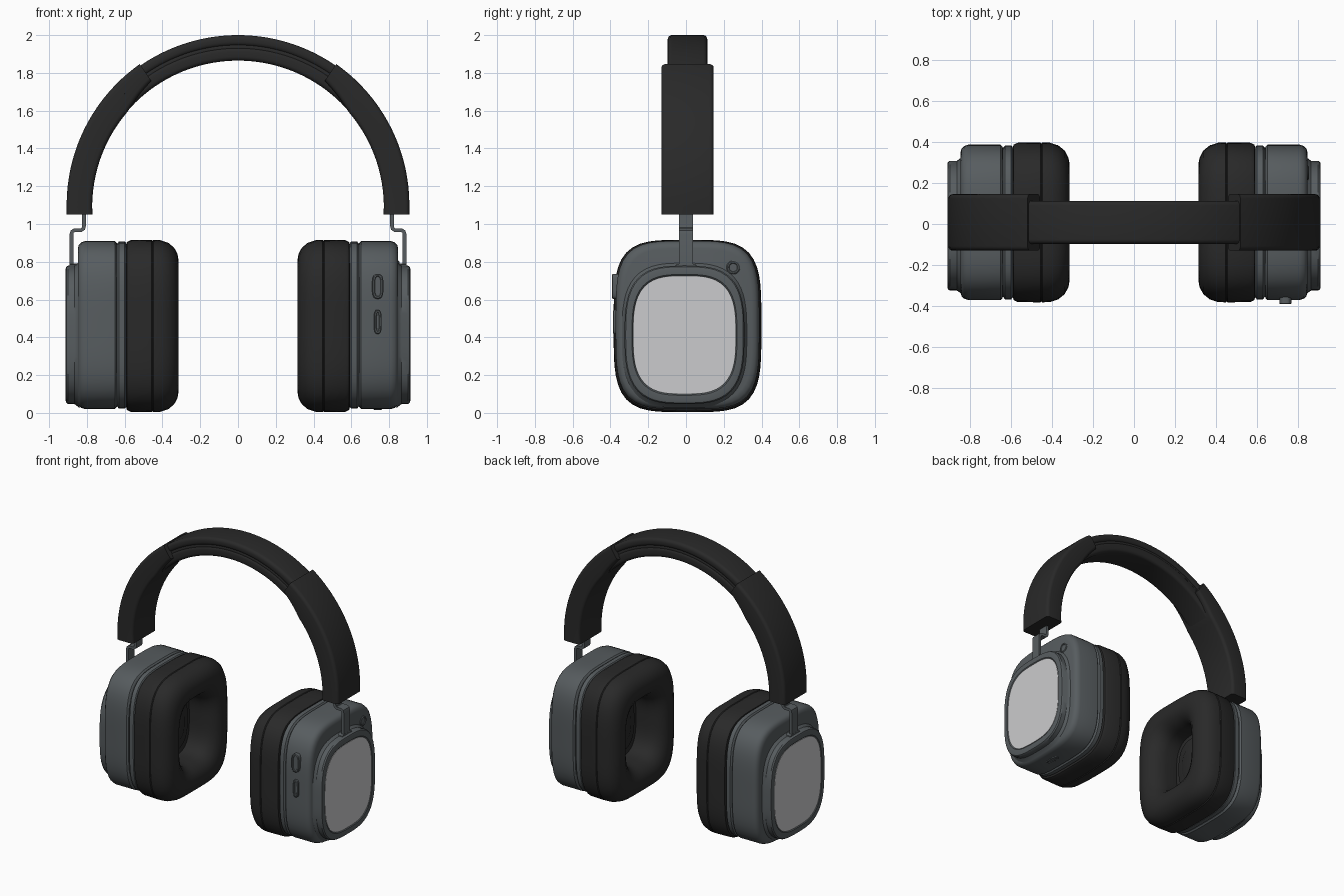
import bpy, bmesh
from math import sin, cos, pi, radians
from mathutils import Vector, Matrix

if "Cube" in bpy.data.objects:
    bpy.data.objects.remove(bpy.data.objects["Cube"])

CY = 0.008      # depth centre of cups and band
ARC_Z = 1.09    # centre height of the headband arc


def material(name, rgb):
    m = bpy.data.materials.new(name)
    m.use_nodes = True
    m.diffuse_color = (*rgb, 1)
    m.node_tree.nodes["Principled BSDF"].inputs["Base Color"].default_value = (*rgb, 1)
    return m


BLACK = material("soft black", (0.022, 0.022, 0.022))
GREY = material("slate grey", (0.095, 0.108, 0.115))
SILVER = material("light silver", (0.6, 0.6, 0.61))


def finish(name, bm, mat, angle=35):
    bmesh.ops.recalc_face_normals(bm, faces=bm.faces)
    mesh = bpy.data.meshes.new(name)
    bm.to_mesh(mesh)
    bm.free()
    mesh.materials.append(mat)
    obj = bpy.data.objects.new(name, mesh)
    bpy.context.collection.objects.link(obj)
    bpy.ops.object.select_all(action="DESELECT")
    obj.select_set(True)
    bpy.context.view_layer.objects.active = obj
    bpy.ops.object.shade_smooth_by_angle(angle=radians(angle))
    return obj


def skin(name, rings, mat, angle=35):
    """Bridge equal-length point rings and cap both ends."""
    bm = bmesh.new()
    loops = [[bm.verts.new(p) for p in ring] for ring in rings]
    n = len(loops[0])
    for a, b in zip(loops, loops[1:]):
        for i in range(n):
            j = (i + 1) % n
            bm.faces.new((a[i], a[j], b[j], b[i]))
    bm.faces.new(loops[0])
    bm.faces.new(loops[-1])
    return finish(name, bm, mat, angle)


def squircle(x, hy, hz, power, count=72):
    pts = []
    for i in range(count):
        c, s = cos(2 * pi * i / count), sin(2 * pi * i / count)
        r = (abs(c / hy) ** power + abs(s / hz) ** power) ** (-1 / power)
        pts.append(Vector((x, r * c, r * s)))
    return pts


def loft(name, profile, mat, place, power=4, angle=35):
    """Squircle rings along local x; profile rows are x, half depth, half height."""
    rings = [[place @ p for p in squircle(*row[:3], row[3] if len(row) > 3 else power)]
             for row in profile]
    return skin(name, rings, mat, angle)


def section(inner, outer, half, rad=0.022):
    """Rounded rectangle between two points of the arch plane."""
    axis = outer - inner
    t = axis.length
    axis.normalize()
    pts = []
    for k, (u, v) in enumerate(((t - rad, half - rad), (rad, half - rad),
                                (rad, rad - half), (t - rad, rad - half))):
        for q in range(5):
            a = (k + q / 4) * pi / 2
            pts.append(inner + axis * (u + rad * cos(a)) + Vector((0, CY + v + rad * sin(a), 0)))
    return pts


def on_arc(deg, r):
    return Vector((r * cos(radians(deg)), 0, ARC_Z + r * sin(radians(deg))))


def strip(name, path, thick, half, mat):
    """Flat bent strip: a thickened path extruded in depth."""
    pts = [Vector((x, 0, z)) for x, z in path]
    rings = []
    for i, p in enumerate(pts):
        d = (pts[min(i + 1, len(pts) - 1)] - pts[max(i - 1, 0)]).normalized()
        side = Vector((d.z, 0, -d.x)) * thick / 2
        rings.append([p + side * a + Vector((0, half * b, 0))
                      for a, b in ((1, 1), (1, -1), (-1, -1), (-1, 1))])
    return skin(name, rings, mat)


# Headband centre: outer band, recessed core and inner pad
for name, lo, hi, half, end in (("headband_outer", 0.853, 0.91, 0.105, 45),
                                ("headband_core", 0.82, 0.87, 0.098, 45),
                                ("headband_pad", 0.775, 0.846, 0.105, 41.5)):
    sweep = [end + (180 - 2 * end) * i / 48 for i in range(49)]
    skin(name, [section(on_arc(a, lo), on_arc(a, hi), half) for a in sweep], BLACK)

# Profiles of one earcup, from the head outwards
CUSHION = [(0.592, 0.365, 0.43), (0.588, 0.38, 0.445), (0.57, 0.389, 0.454),
           (0.458, 0.391, 0.456), (0.453, 0.386, 0.451), (0.448, 0.391, 0.456),
           (0.41, 0.389, 0.454), (0.37, 0.376, 0.441), (0.338, 0.35, 0.415),
           (0.32, 0.315, 0.38, 3.8), (0.314, 0.28, 0.345, 3.6), (0.32, 0.242, 0.305, 3.4),
           (0.342, 0.21, 0.27, 3.2), (0.38, 0.186, 0.243, 3), (0.43, 0.175, 0.23, 3),
           (0.53, 0.18, 0.235, 3)]
RING = [(0.588, 0.34, 0.405), (0.592, 0.366, 0.433), (0.6, 0.376, 0.443),
        (0.63, 0.376, 0.443), (0.638, 0.366, 0.433), (0.65, 0.355, 0.42)]
HOUSING = [(0.64, 0.355, 0.42), (0.642, 0.37, 0.435), (0.652, 0.38, 0.445),
           (0.808, 0.38, 0.445), (0.83, 0.373, 0.438), (0.843, 0.36, 0.425),
           (0.848, 0.34, 0.405)]
RIM = [(0.84, 0.338, 0.387), (0.85, 0.328, 0.378), (0.866, 0.317, 0.366),
       (0.9, 0.317, 0.366), (0.909, 0.311, 0.36), (0.912, 0.302, 0.35),
       (0.912, 0.278, 0.32), (0.906, 0.272, 0.313)]

for s, side in ((1, "left"), (-1, "right")):
    mirror = Matrix.Diagonal((s, 1, 1, 1))
    cup = mirror @ Matrix.Translation((0, CY, 0.465))
    face = mirror @ Matrix.Translation((0, -0.008, 0.413))
    loft(side + "_cushion", CUSHION, BLACK, mirror @ Matrix.Translation((0, CY, 0.46)))
    for k, r in enumerate((0.14, 0.09)):
        loft(f"{side}_driver_ring_{k}", [(0.54, r, r * 1.35), (0.515 - k * 0.01, r, r * 1.35),
             (0.51 - k * 0.01, r - 0.01, r * 1.35 - 0.01)], BLACK, cup, 2.6)
    loft(side + "_seam_ring", RING, GREY, cup)
    loft(side + "_housing", HOUSING, GREY, cup)
    loft(side + "_cap_rim", RIM, GREY, face, 3.1)
    loft(side + "_cap_plate", [(0.902, 0.271, 0.312), (0.909, 0.271, 0.312)],
         SILVER, face, 3.1)

    # Sleeve over the end of the headband, thinning where the pad enters
    stations = [(Vector((0.77, 0, 1.05)), Vector((0.907, 0, 1.05)))]
    for i in range(31):
        a = 55.5 * i / 30
        lo = 0.772 + max(0, a - 41) * 0.0026
        stations.append((on_arc(a, lo), on_arc(a, 0.907 + 0.011 * i / 30)))
    skin(side + "_sleeve", [[mirror @ p for p in section(lo, hi, 0.138)]
                            for lo, hi in stations], BLACK)

    # Bent metal arm and its foot on the cap
    arm = [(0.815, 1.1), (0.815, 0.99), (0.819, 0.975), (0.83, 0.967), (0.866, 0.967),
           (0.878, 0.96), (0.882, 0.945), (0.882, 0.74)]
    strip(side + "_arm", [(s * x, z) for x, z in arm], 0.02, 0.036, GREY)
    loft(side + "_arm_foot", [(0.84, 0.055, 0.02), (0.893, 0.055, 0.02)], GREY,
         mirror @ Matrix.Translation((0, 0, 0.77)), 5)


def button(name, at, turn, hy, hz, power, height):
    profile = [(-0.02, hy, hz), (height - 0.004, hy, hz), (height, hy - 0.005, hz - 0.005),
               (height, hy - 0.012, hz - 0.012), (height - 0.004, hy - 0.015, hz - 0.015)]
    loft(name, profile, GREY, Matrix.Translation(at) @ turn, power)


# Controls found on the left cup only
to_front = Matrix.Rotation(-pi / 2, 4, "Z")
to_floor = Matrix.Rotation(pi / 2, 4, "Y")
button("power_button", (0.74, -0.368, 0.67), to_front, 0.03, 0.066, 3.2, 0.024)
button("mode_button", (0.74, -0.371, 0.482), to_front, 0.021, 0.064, 3.2, 0.016)
button("round_button", (0.848, 0.25, 0.77), Matrix.Identity(4), 0.036, 0.036, 2, 0.006)
button("charging_port", (0.74, 0.0, 0.02), to_floor, 0.055, 0.022, 3.2, 0.005)
